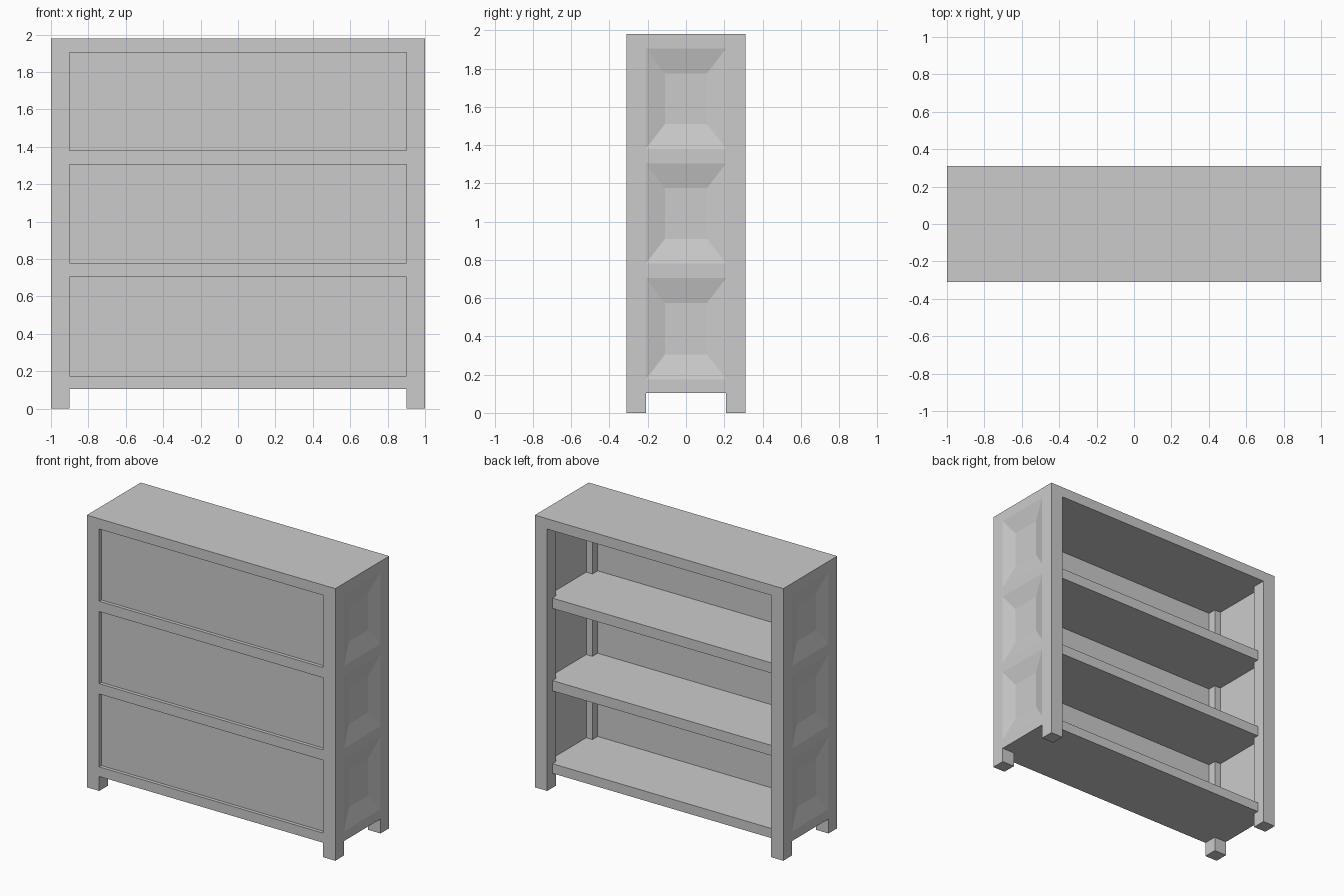
import bpy, bmesh

if "Cube" in bpy.data.objects:
    bpy.data.objects.remove(bpy.data.objects["Cube"])

W, D, H = 1.0, 0.31, 1.98      # half width, half depth, height
IX, IY = 0.9, 0.21             # inner faces of the corner posts
RAILS = [(0.105, 0.175), (0.705, 0.78), (1.305, 1.38)]
BAYS = [(0.175, 0.705), (0.78, 1.305), (1.38, 1.905)]


def finish(name, bm):
    bmesh.ops.recalc_face_normals(bm, faces=bm.faces)
    me = bpy.data.meshes.new(name)
    bm.to_mesh(me)
    bm.free()
    ob = bpy.data.objects.new(name, me)
    bpy.context.collection.objects.link(ob)
    return ob


def slab(name, outline, z0, z1):
    """Extrude an xy outline from z0 up to z1."""
    bm = bmesh.new()
    face = bm.faces.new([bm.verts.new((x, y, z0)) for x, y in outline])
    out = bmesh.ops.extrude_face_region(bm, geom=[face])
    verts = [g for g in out["geom"] if isinstance(g, bmesh.types.BMVert)]
    bmesh.ops.translate(bm, vec=(0, 0, z1 - z0), verts=verts)
    return finish(name, bm)


def rect(x0, x1, y0, y1):
    return [(x0, y0), (x1, y0), (x1, y1), (x0, y1)]


def side_panel(name, s, z0, z1):
    """Panel between two posts with a shallow bevelled recess outside."""
    bm = bmesh.new()

    def ring(x, y, dz):
        return [bm.verts.new((s * x, a, b)) for a, b in
                ((-y, z0 + dz), (y, z0 + dz), (y, z1 - dz), (-y, z1 - dz))]

    rings = [ring(0.95, IY, 0), ring(W, IY, 0), ring(0.97, 0.11, 0.13)]
    bm.faces.new(rings[0])
    bm.faces.new(rings[-1])
    for a, b in zip(rings, rings[1:]):
        for i in range(4):
            j = (i + 1) % 4
            bm.faces.new((a[i], a[j], b[j], b[i]))
    return finish(name, bm)


# top board
slab("top_board", rect(-W, W, -D, D), 1.905, H)

# four corner posts, running down into feet
for sx, xn in ((-1, "left"), (1, "right")):
    for sy, yn in ((-1, "front"), (1, "back")):
        xs = sorted((sx * IX, sx * W))
        ys = sorted((sy * IY, sy * D))
        slab(f"{yn}_{xn}_post", rect(*xs, *ys), 0, 1.905)

# shelves, notched round the posts and flush with the front and sides
B = 0.25
right_half = [(IX, -D), (IX, -IY), (W, -IY), (W, IY), (IX, IY), (IX, B)]
outline = right_half + [(-x, y) for x, y in reversed(right_half)]
for i, (z0, z1) in enumerate(RAILS):
    slab(f"shelf_{i + 1}", outline, z0, z1)

# bevelled side panels and recessed front panels
for i, (z0, z1) in enumerate(BAYS):
    side_panel(f"left_side_panel_{i + 1}", -1, z0, z1)
    side_panel(f"right_side_panel_{i + 1}", 1, z0, z1)
    slab(f"front_panel_{i + 1}", rect(-IX, IX, -0.285, -0.27), z0, z1)
